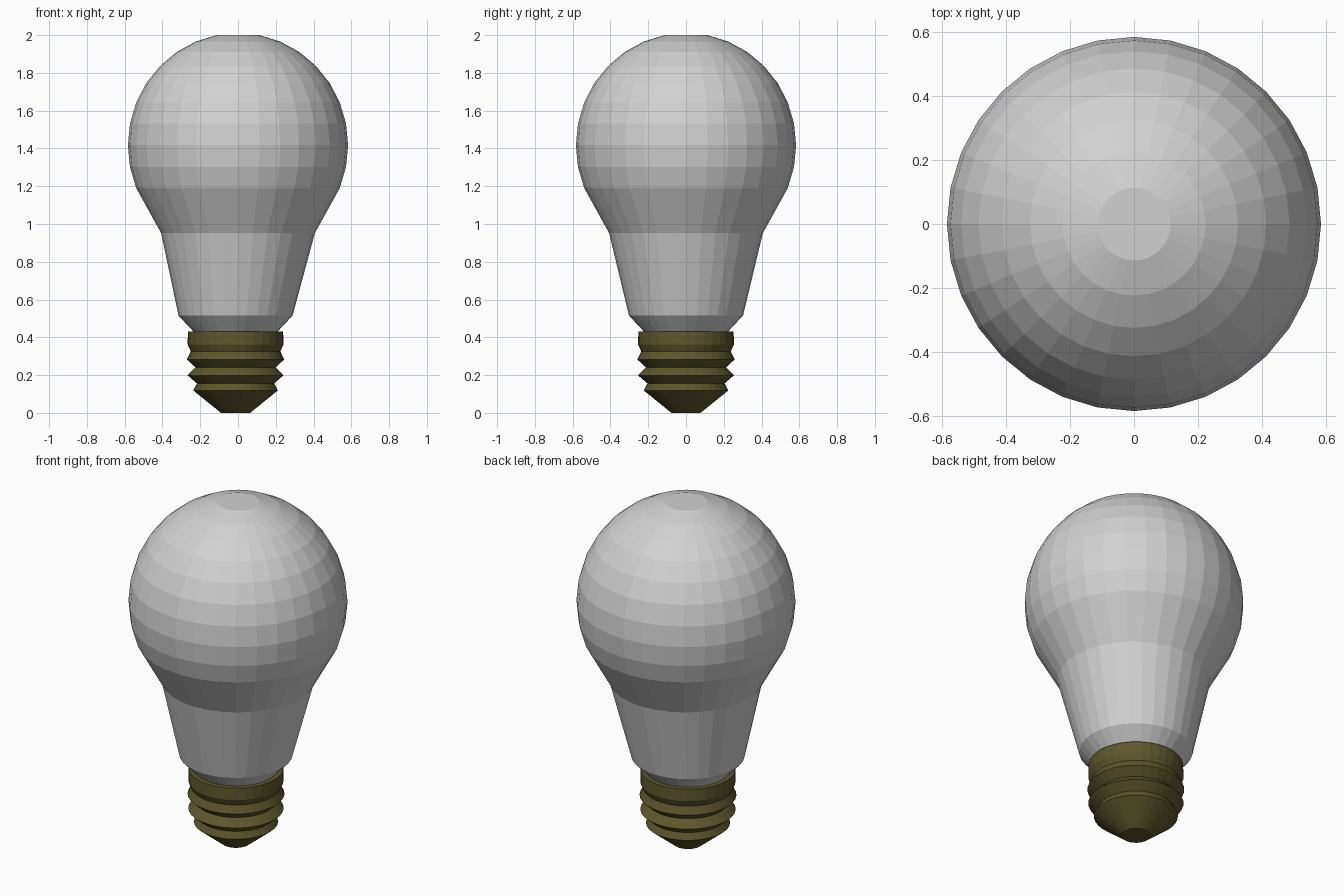
import bpy
import bmesh
from math import sin, cos, pi, radians

SEGMENTS = 32
BASE_SHIFT = -0.013  # neck and screw base sit slightly off the globe axis

cube = bpy.data.objects.get("Cube")
if cube:
    bpy.data.objects.remove(cube, do_unlink=True)


def make_material(name, color):
    mat = bpy.data.materials.new(name)
    mat.use_nodes = True
    mat.diffuse_color = (*color, 1)
    bsdf = next(n for n in mat.node_tree.nodes if n.type == "BSDF_PRINCIPLED")
    bsdf.inputs["Base Color"].default_value = (*color, 1)
    return mat


def lathe(name, profile, mat):
    """Flat-shaded solid of revolution from (radius, z, x shift), bottom to top."""
    bm = bmesh.new()
    rings = []
    for radius, z, shift in profile:
        angles = [2 * pi * i / SEGMENTS for i in range(SEGMENTS)]
        rings.append([bm.verts.new((shift + radius * cos(a), radius * sin(a), z))
                      for a in angles])
    for low, high in zip(rings, rings[1:]):
        for i in range(SEGMENTS):
            j = (i + 1) % SEGMENTS
            bm.faces.new((low[i], low[j], high[j], high[i]))
    bm.faces.new(rings[0][::-1])
    bm.faces.new(rings[-1])
    mesh = bpy.data.meshes.new(name)
    bm.to_mesh(mesh)
    bm.free()
    mesh.materials.append(mat)
    obj = bpy.data.objects.new(name, mesh)
    bpy.context.collection.objects.link(obj)
    return obj


glass = make_material("frosted_grey", (0.64, 0.64, 0.64))
brass = make_material("dark_brass", (0.11, 0.094, 0.025))

# Globe with tapered neck and bevelled collar
neck = [(0.222, 0.43, BASE_SHIFT), (0.302, 0.515, BASE_SHIFT), (0.407, 0.952, 0)]
globe = []
for step in range(-2, 8):
    a = radians(11.25 * step)
    globe.append((0.583 * cos(a), 1.417 + 0.5943 * sin(a), 0))
lathe("bulb_globe", neck + globe, glass)

# Ridged screw base with conical contact
ridges = [(0.077, 0), (0.224, 0.119), (0.204, 0.156), (0.254, 0.199),
          (0.212, 0.241), (0.258, 0.283), (0.237, 0.326), (0.254, 0.363),
          (0.252, 0.432)]
lathe("screw_base", [(r, z, BASE_SHIFT) for r, z in ridges], brass)
